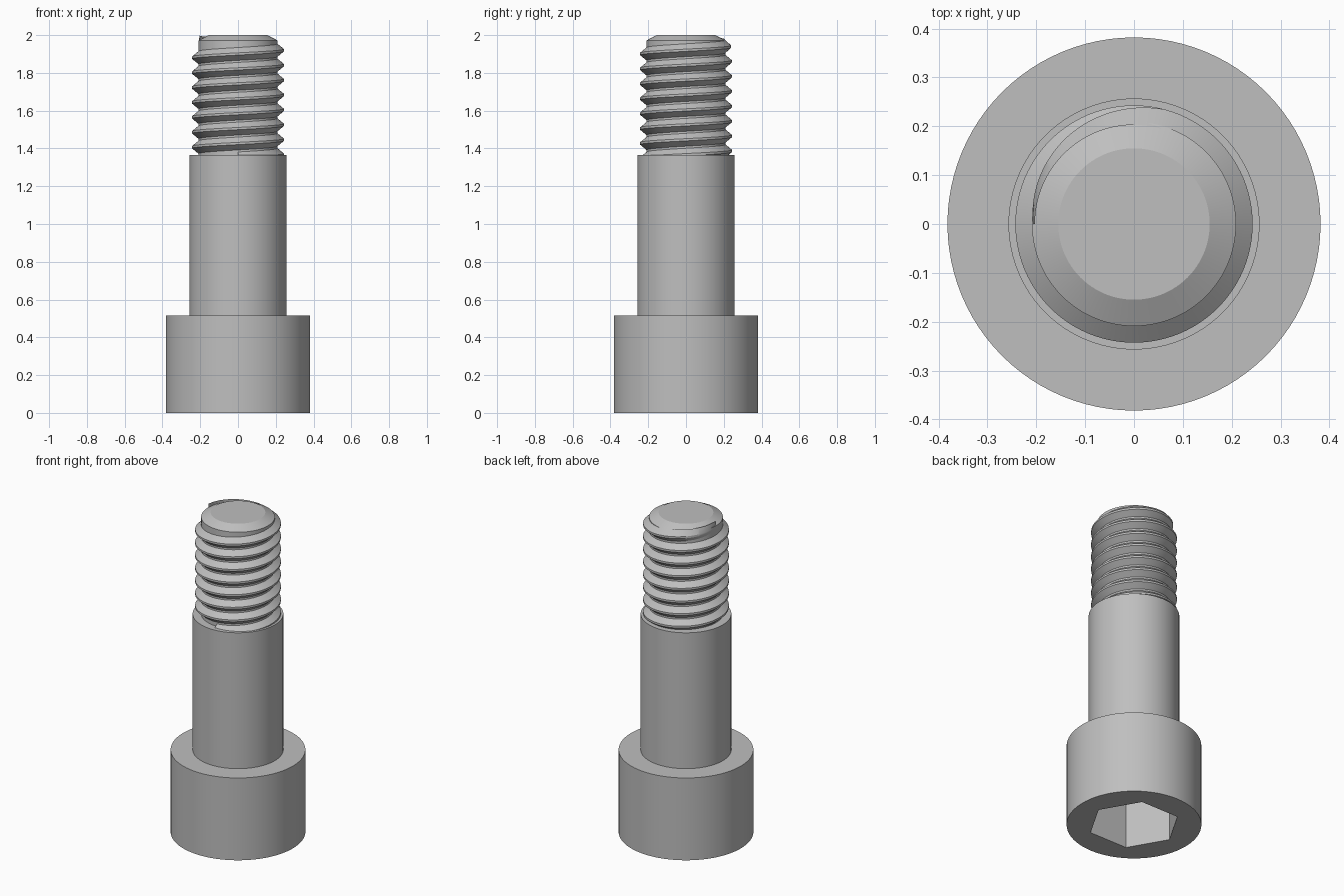
import bpy, bmesh
from math import pi, cos, sin, radians

SEG = 96
PITCH = 0.079

cube = bpy.data.objects.get("Cube")
if cube:
    bpy.data.objects.remove(cube, do_unlink=True)

steel = bpy.data.materials.new("grey steel")
steel.use_nodes = True
colour = (0.52, 0.52, 0.52, 1)
steel.diffuse_color = colour
steel.node_tree.nodes["Principled BSDF"].inputs["Base Color"].default_value = colour


def circle(r):
    return lambda a: r


def hexagon(r):
    # corners lie on the x axis
    return lambda a: r * cos(pi / 6) / cos(a % (pi / 3) - pi / 6)


def finish(name, bm):
    bmesh.ops.recalc_face_normals(bm, faces=bm.faces)
    mesh = bpy.data.meshes.new(name)
    bm.to_mesh(mesh)
    bm.free()
    mesh.materials.append(steel)
    obj = bpy.data.objects.new(name, mesh)
    bpy.context.collection.objects.link(obj)
    bpy.ops.object.select_all(action='DESELECT')
    obj.select_set(True)
    bpy.context.view_layer.objects.active = obj
    bpy.ops.object.shade_smooth_by_angle(angle=radians(25))
    return obj


def skin(bm, rows, closed):
    # quads between neighbouring rows of vertices
    for lower, upper in zip(rows, rows[1:]):
        n = len(lower)
        for i in range(n if closed else n - 1):
            j = (i + 1) % n
            bm.faces.new((lower[i], lower[j], upper[j], upper[i]))


def loft(name, sections):
    # stack of (outline, height) rings with capped ends
    bm = bmesh.new()
    rows = []
    for outline, z in sections:
        angles = [2 * pi * i / SEG for i in range(SEG)]
        rows.append([bm.verts.new((outline(a) * cos(a), outline(a) * sin(a), z))
                     for a in angles])
    skin(bm, rows, True)
    bm.faces.new(rows[0])
    bm.faces.new(rows[-1])
    return finish(name, bm)


# Head with hexagonal drive socket in its underside
loft("socket_head", [(hexagon(0.262), 0.3), (hexagon(0.262), 0),
                     (circle(0.382), 0), (circle(0.382), 0.515)])

# Plain shank
loft("shank", [(circle(0.257), 0.51), (circle(0.257), 1.365)])

# Thread core with chamfered tip
loft("thread_core", [(circle(0.209), 1.36), (circle(0.209), 1.972),
                     (circle(0.155), 2.0)])

# Right-handed helical ridge, fading out over the last part of a turn
bm = bmesh.new()
rows = []
end = pi
fade = radians(105)
steps = int(7.75 * SEG)
for k in range(steps + 1):
    a = end - (steps - k) * 2 * pi / SEG
    z = 1.92 + PITCH * a / (2 * pi)
    t = min(1, (end - a) / fade)
    crest = 0.207 + 0.036 * t
    section = [(0.203, -0.039), (crest, -0.006), (crest, 0.006), (0.203, 0.039)]
    rows.append([bm.verts.new((r * cos(a), r * sin(a), z + dz)) for r, dz in section])
skin(bm, rows, True)
bm.faces.new(rows[0])
bm.faces.new(rows[-1])
finish("thread_ridge", bm)
